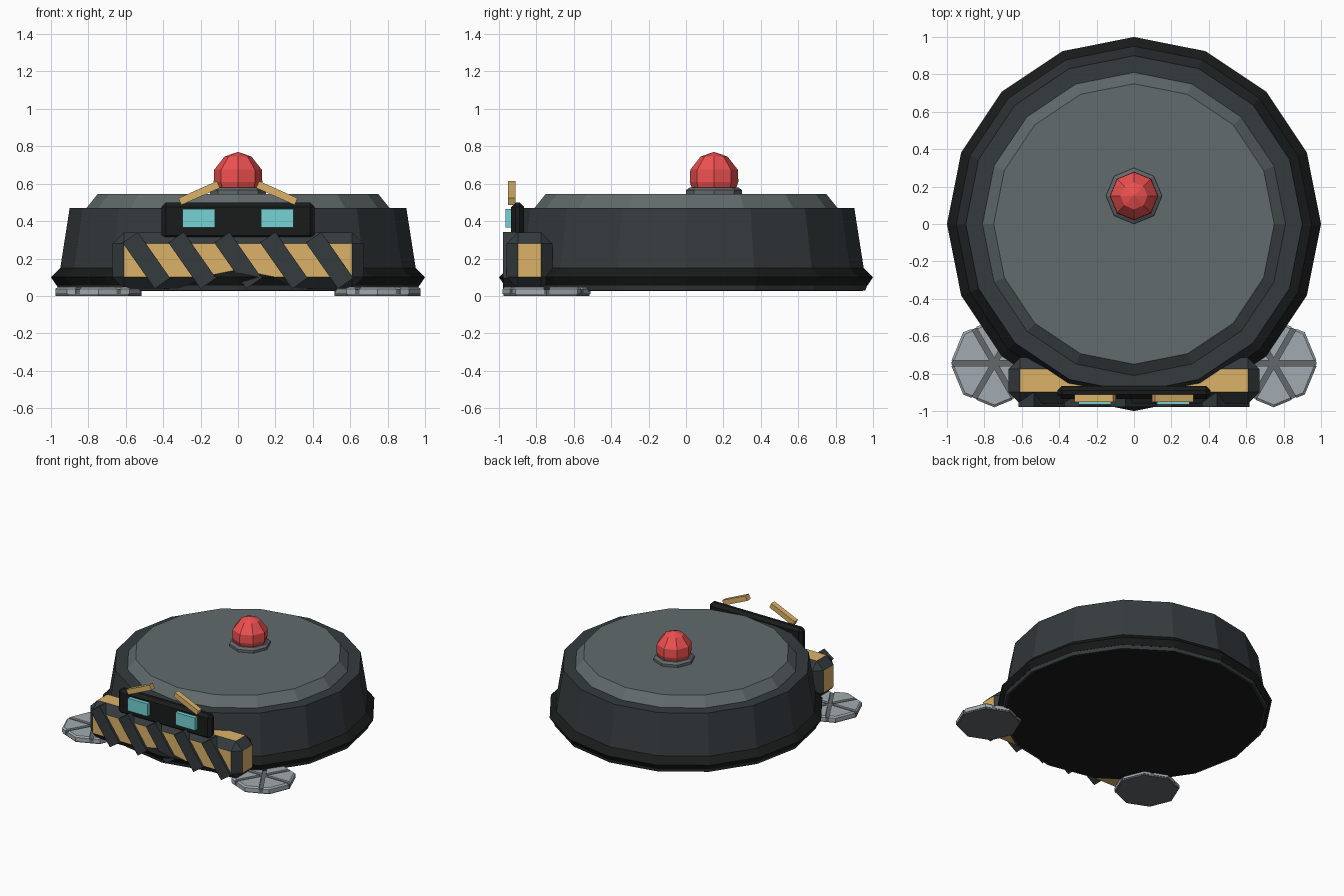
import bpy, bmesh
from math import sin, cos, pi, radians
from mathutils import Vector

if "Cube" in bpy.data.objects:
    bpy.data.objects.remove(bpy.data.objects["Cube"])


def material(name, r, g, b):
    m = bpy.data.materials.new(name)
    m.diffuse_color = (r, g, b, 1)
    m.use_nodes = True
    m.node_tree.nodes["Principled BSDF"].inputs["Base Color"].default_value = m.diffuse_color
    return m


SHELL = material("charcoal", 0.035, 0.043, 0.047)
LID = material("slate", 0.12, 0.145, 0.15)
BLACK = material("black", 0.010, 0.011, 0.011)
YELLOW = material("yellow", 0.72, 0.45, 0.14)
RED = material("red", 0.85, 0.08, 0.08)
CYAN = material("cyan", 0.18, 0.65, 0.66)
SILVER = material("silver", 0.36, 0.41, 0.44)
GREY = material("dark_grey", 0.13, 0.14, 0.15)


def finish(name, bm, mats, loc=(0, 0, 0)):
    bmesh.ops.recalc_face_normals(bm, faces=bm.faces)
    me = bpy.data.meshes.new(name)
    bm.to_mesh(me)
    bm.free()
    for m in mats:
        me.materials.append(m)
    ob = bpy.data.objects.new(name, me)
    ob.location = loc
    bpy.context.collection.objects.link(ob)
    return ob


def lathe_mesh(profile, n):
    """Closed solid of revolution from (radius, z) points, bottom to top."""
    bm = bmesh.new()
    rings = [[bm.verts.new((r * cos(2 * pi * i / n), r * sin(2 * pi * i / n), z))
              for i in range(n)] for r, z in profile]
    for a, b in zip(rings, rings[1:]):
        for i in range(n):
            j = (i + 1) % n
            bm.faces.new((a[i], a[j], b[j], b[i]))
    bm.faces.new(rings[0][::-1])
    bm.faces.new(rings[-1])
    bmesh.ops.remove_doubles(bm, verts=bm.verts, dist=1e-4)
    return bm


def box(name, size, loc, mats, tilt=0, bevel=0):
    bm = bmesh.new()
    bmesh.ops.create_cube(bm, size=1)
    bmesh.ops.scale(bm, vec=size, verts=bm.verts)
    ob = finish(name, bm, mats, loc)
    ob.rotation_euler.y = tilt
    if bevel:
        mod = ob.modifiers.new("chamfer", 'BEVEL')
        mod.width = bevel
        mod.segments = 1
        mod.material = len(mats) - 1
    return ob


# Round body: shell, rubber ring, lid
finish("body_shell", lathe_mesh([(0.96, 0.03), (0.97, 0.06), (0.95, 0.15),
                                 (0.90, 0.47), (0.80, 0.47)], 16), [SHELL])
finish("rubber_ring", lathe_mesh([(0.97, 0.055), (1.0, 0.10), (0.95, 0.15)], 16), [BLACK])
finish("underside_plate", lathe_mesh([(0.945, 0.027), (0.945, 0.04)], 16), [BLACK])
finish("top_lid", lathe_mesh([(0.81, 0.46), (0.81, 0.47), (0.75, 0.545)], 16), [LID])

# Beacon
finish("beacon_base", lathe_mesh([(0.15, 0.54), (0.15, 0.565), (0.13, 0.58)], 8), [GREY],
       (0, 0.15, 0))
finish("beacon_dome", lathe_mesh([(0.118, 0.575), (0.13, 0.61), (0.127, 0.675),
                                  (0.072, 0.745), (0.0005, 0.77)], 8), [RED], (0, 0.15, 0))

# Striped front bumper
box("front_bumper", (1.34, 0.245, 0.30), (0, -0.837, 0.19), [YELLOW, SHELL], bevel=0.06)
for k in range(-2, 3):
    box("bumper_stripe", (0.10, 0.075, 0.30), (k * 0.245, -0.94, 0.19), [SHELL],
        tilt=radians(-35))

# Face panel
box("face_panel", (0.82, 0.07, 0.20), (0, -0.90, 0.40), [BLACK], bevel=0.024)


def brush_blade(name, loc, angle):
    """One sixth of an octagonal disc, trimmed to leave a groove each side."""
    bm = lathe_mesh([(0.235, 0.01), (0.235, 0.038), (0.222, 0.048)], 8)
    for a, s in ((angle, -1), (angle + pi / 3, 1)):
        no = Vector((-sin(a), cos(a), 0)) * s
        bmesh.ops.bisect_plane(bm, geom=bm.verts[:] + bm.edges[:] + bm.faces[:],
                               plane_co=no * -0.014, plane_no=no, clear_outer=True)
        bmesh.ops.holes_fill(bm, edges=bm.edges)
    finish(name, bm, [SILVER], loc)


# Mirrored eyes, brows and side brushes
for side in (-1, 1):
    box("eye", (0.175, 0.05, 0.10), (side * 0.21, -0.94, 0.415), [CYAN])
    box("eyebrow", (0.225, 0.042, 0.04), (side * 0.208, -0.932, 0.55), [YELLOW],
        tilt=side * radians(24))
    centre = (side * 0.747, -0.745, 0)
    finish("brush_hub", lathe_mesh([(0.23, 0), (0.23, 0.035)], 8), [GREY], centre)
    for k in range(6):
        brush_blade("brush_blade", centre, k * pi / 3)
